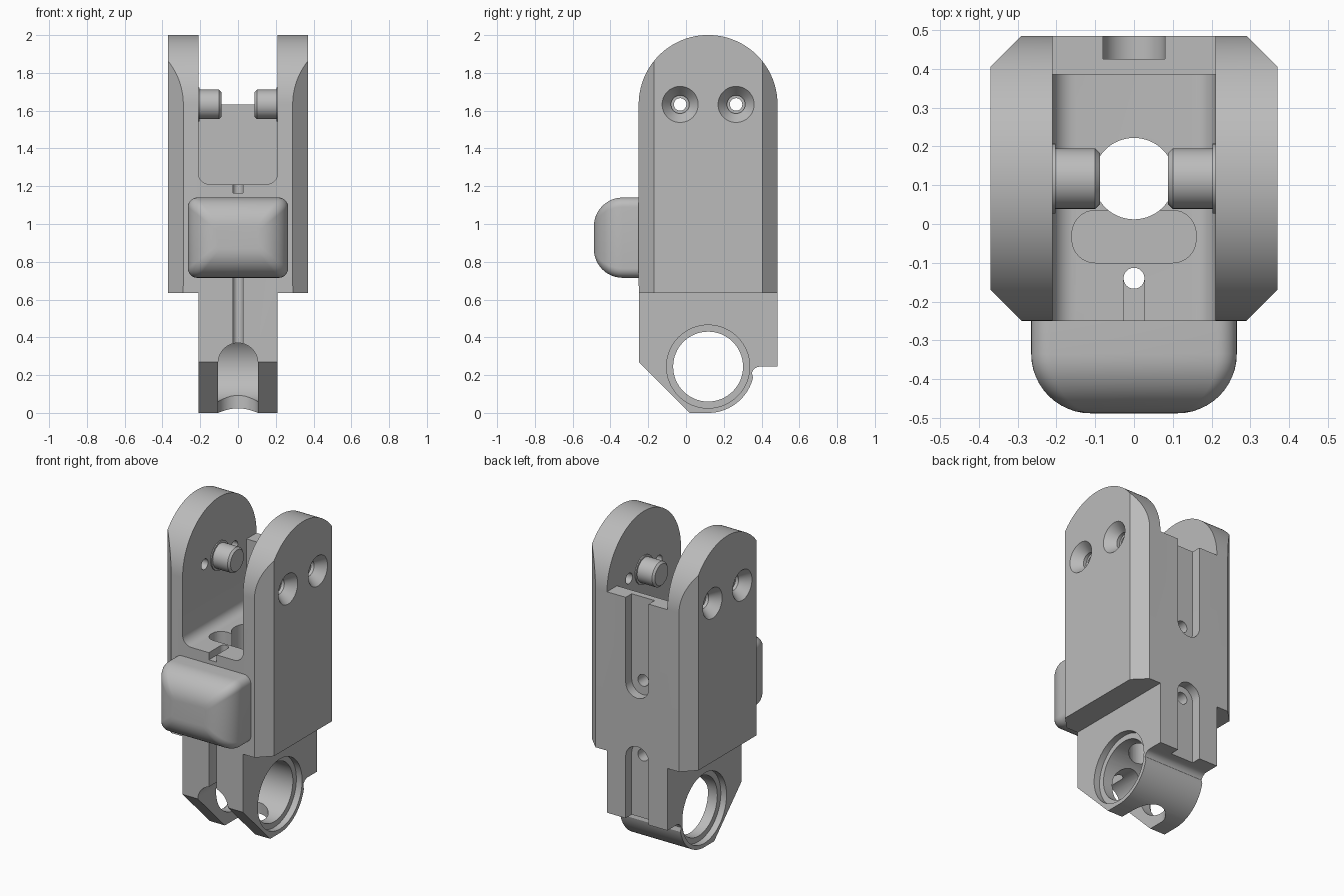
import bpy, bmesh
from math import sin, cos, pi, radians
from mathutils import Vector

if "Cube" in bpy.data.objects:
    bpy.data.objects.remove(bpy.data.objects["Cube"])

grey = bpy.data.materials.new("machined_grey")
grey.use_nodes = True
grey.diffuse_color = (0.5, 0.5, 0.5, 1)
grey.node_tree.nodes["Principled BSDF"].inputs["Base Color"].default_value = (0.5, 0.5, 0.5, 1)

MID = 0.117      # centre line of the block in y
TOP = 1.633      # height of the pin axis
CROSS = 0.245    # height of the cross bore


def loft(name, rings):
    """Closed solid through matching rings of points."""
    bm = bmesh.new()
    vs = [[bm.verts.new(p) for p in ring] for ring in rings]
    n = len(vs[0])
    for a, b in zip(vs, vs[1:]):
        for i in range(n):
            j = (i + 1) % n
            bm.faces.new((a[i], a[j], b[j], b[i]))
    bm.faces.new(vs[0])
    bm.faces.new(vs[-1])
    bmesh.ops.recalc_face_normals(bm, faces=bm.faces)
    me = bpy.data.meshes.new(name)
    bm.to_mesh(me)
    bm.free()
    me.materials.append(grey)
    ob = bpy.data.objects.new(name, me)
    bpy.context.collection.objects.link(ob)
    return ob


def place(axis, t, p):
    """Point p of a cross-section, at distance t along an axis."""
    return {"x": (t, p[0], p[1]), "y": (p[0], t, p[1]), "z": (p[0], p[1], t)}[axis]


def prism(name, axis, pts, lo, hi):
    return loft(name, [[place(axis, t, p) for p in pts] for t in (lo, hi)])


def arc(cx, cy, r, a, b, n=24):
    return [(cx + r * cos(radians(a + (b - a) * i / n)),
             cy + r * sin(radians(a + (b - a) * i / n))) for i in range(n + 1)]


def circle(cx, cy, r, n=64):
    return arc(cx, cy, r, 0, 360, n)[:-1]


def rounded(x0, x1, y0, y1, r, n=8):
    return (arc(x1 - r, y1 - r, r, 0, 90, n) + arc(x0 + r, y1 - r, r, 90, 180, n)
            + arc(x0 + r, y0 + r, r, 180, 270, n) + arc(x1 - r, y0 + r, r, 270, 360, n))


def box(x0, x1, y0, y1):
    return [(x0, y0), (x1, y0), (x1, y1), (x0, y1)]


def lathe(name, profile, y, z, side=1):
    """Turned solid about the x direction."""
    return loft(name, [[place("x", side * x, p) for p in circle(y, z, r)] for x, r in profile])


def smooth(ob):
    bpy.ops.object.select_all(action="DESELECT")
    ob.select_set(True)
    bpy.context.view_layer.objects.active = ob
    bpy.ops.object.shade_smooth_by_angle(angle=radians(25))


# Block side profile: round head, rear lip and round foot
outline = ([(-0.25, 0.27), (0.02, 0)] + arc(MID, CROSS, 0.245, -90, -14)
           + arc(0.392, 0.2, 0.045, 165, 90, 6) + [(0.485, CROSS)]
           + arc(MID, TOP, 0.3675, 0, 180, 64))
body = prism("clevis_body", "x", outline, -0.37, 0.37)

cuts = []


def cut(*args):
    cuts.append(prism("cutter", *args))


# Narrow foot and chamfered upright corners
for s in (-1, 1):
    cut("y", box(s * 0.21, s * 0.5, -0.2, 0.635), -1, 1)
    for y, d in ((-0.25, 1), (0.485, -1)):
        cut("z", [(s * 0.27, y - d * 0.02), (s * 0.39, y - d * 0.02), (s * 0.39, y + d * 0.1)], 0.5, 2.2)

# Fork slot with rounded floor corners, open front and top, low rear wall
cut("y", rounded(-0.21, 0.21, 1.21, 2.3, 0.06), -0.6, 0.385)
cut("y", box(-0.21, 0.21, TOP, 2.3), 0.3, 0.8)

# Vertical bore, floor pocket and cable hole
cut("z", circle(0, MID, 0.105), -0.2, 1.4)
cut("z", rounded(-0.16, 0.16, -0.1, 0.035, 0.06), 1.1, 1.4)
cut("z", circle(0, -0.14, 0.027, 24), -0.2, 1.4)
cut("z", box(-0.027, 0.027, -0.4, -0.14), 1.165, 1.4)
cut("z", box(-0.027, 0.027, -0.4, -0.14), -0.2, 0.74)

# Arched slot splitting the foot at the front
cut("y", [(-0.105, -0.2), (0.105, -0.2)] + arc(0, 0.265, 0.105, 0, 180), -0.5, MID)

# Cross bore with shallow counterbores
cut("x", circle(MID, CROSS, 0.185), -0.5, 0.5)
for s in (-1, 1):
    cuts.append(lathe("cutter", [(0.17, 0.22), (0.4, 0.22)], MID, CROSS, s))
    # Countersunk screw holes
    for dy in (-0.148, 0.148):
        cuts.append(lathe("cutter", [(0.1, 0.033), (0.29, 0.033), (0.29, 0.048),
                                     (0.31, 0.048), (0.372, 0.097)], MID + dy, TOP, s))

# Rear grooves with round ends and wire holes
cut("y", [(0.08, 2)] + [(-0.08, 2)] + arc(0, 1.1, 0.08, 180, 360), 0.425, 0.7)
cut("y", arc(0, 0.635, 0.08, 0, 180) + [(-0.08, 0.1), (0.08, 0.1)], 0.425, 0.7)
for z in (1.11, 0.64):
    cut("y", circle(0, z, 0.037, 32), MID, 0.7)

# Apply all cuts
for c in cuts:
    m = body.modifiers.new("cut", "BOOLEAN")
    m.operation = "DIFFERENCE"
    m.solver = "EXACT"
    m.object = c
graph = bpy.context.evaluated_depsgraph_get()
body.data = bpy.data.meshes.new_from_object(body.evaluated_get(graph))
body.modifiers.clear()
for c in cuts:
    bpy.data.objects.remove(c)
smooth(body)

# Pivot pins with collars
for side, s in (("left", 1), ("right", -1)):
    smooth(lathe(side + "_pin", [(0.22, 0.09), (0.203, 0.09), (0.203, 0.078),
                                 (0.1, 0.078), (0.088, 0.066)], MID, TOP, s))

# Cushion pad on the front, rounded towards its face
rings = [[place("y", -0.24, p) for p in rounded(-0.265, 0.265, 0.715, 1.14, 0.05)]]
for i in range(13):
    a = i / 12 * pi / 2
    d = 0.153 * (1 - cos(a))
    rings.append([place("y", -0.335 - 0.153 * sin(a), p)
                  for p in rounded(-0.265 + d, 0.265 - d, 0.715 + d, 1.14 - d, 0.05 - 0.2 * d)])
smooth(loft("front_pad", rings))
